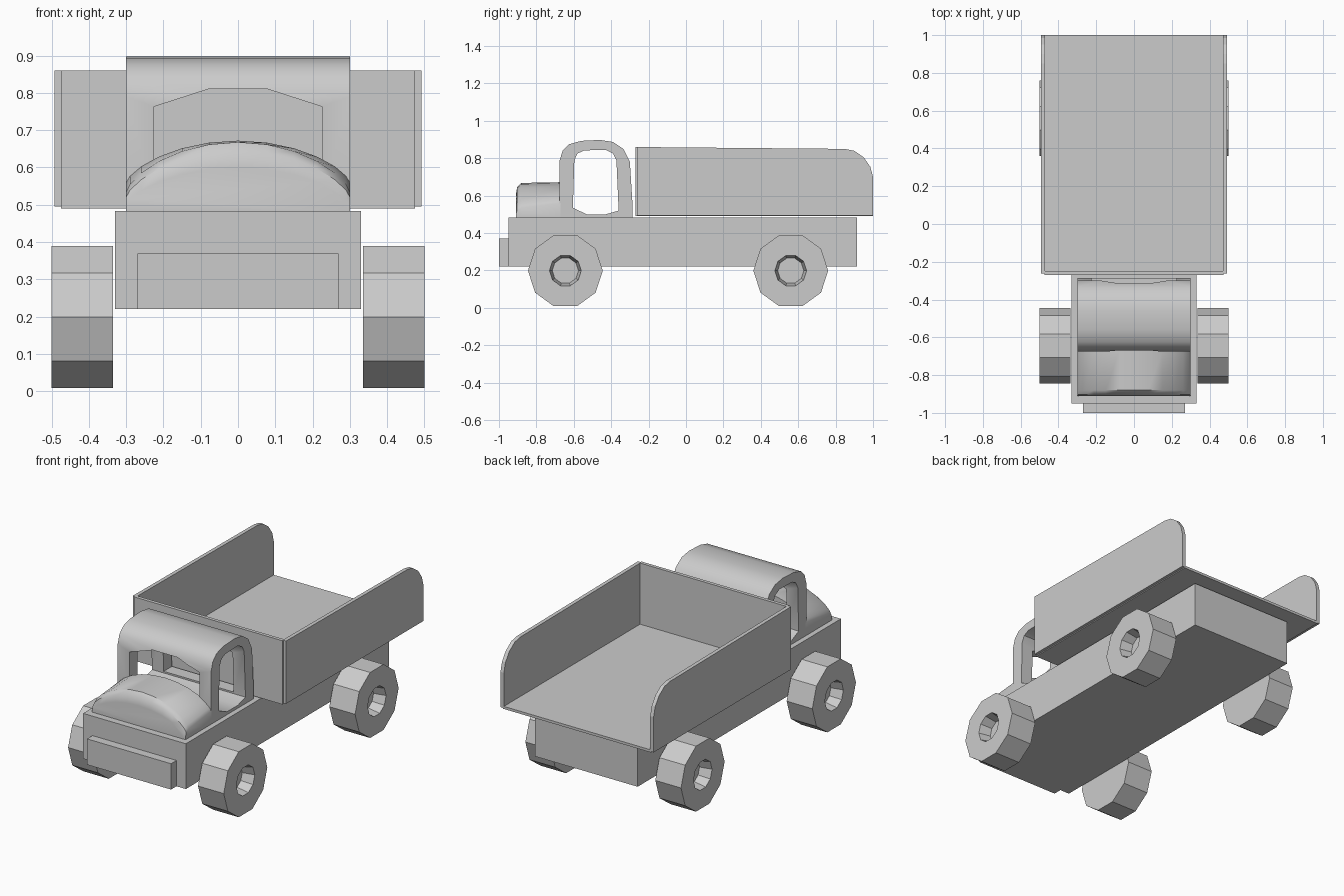
import bpy, bmesh, math
from mathutils import Vector

cube = bpy.data.objects.get("Cube")
if cube:
    bpy.data.objects.remove(cube, do_unlink=True)

grey = bpy.data.materials.new("plain grey")
grey.use_nodes = True
grey.diffuse_color = (0.6, 0.6, 0.6, 1)
grey.node_tree.nodes["Principled BSDF"].inputs["Base Color"].default_value = (0.6, 0.6, 0.6, 1)


def finish(name, bm, smooth=None):
    bmesh.ops.recalc_face_normals(bm, faces=bm.faces)
    mesh = bpy.data.meshes.new(name)
    bm.to_mesh(mesh)
    bm.free()
    mesh.materials.append(grey)
    ob = bpy.data.objects.new(name, mesh)
    bpy.context.collection.objects.link(ob)
    if smooth:
        shade(ob, smooth)
    return ob


def shade(ob, degrees):
    bpy.ops.object.select_all(action='DESELECT')
    ob.select_set(True)
    bpy.context.view_layer.objects.active = ob
    bpy.ops.object.shade_smooth_by_angle(angle=math.radians(degrees))


def loft(name, sections, smooth=None):
    """Skin matching closed cross-sections and cap both ends."""
    bm = bmesh.new()
    rings = [[bm.verts.new(p) for p in s] for s in sections]
    for a, b in zip(rings, rings[1:]):
        for i in range(len(a)):
            j = (i + 1) % len(a)
            bm.faces.new((a[i], a[j], b[j], b[i]))
    bm.faces.new(rings[0])
    bm.faces.new(rings[-1])
    return finish(name, bm, smooth)


def side_prism(name, outline, x0, x1):
    return loft(name, [[(x, y, z) for y, z in outline] for x in (x0, x1)])


def front_prism(name, outline, y0, y1):
    return loft(name, [[(x, y, z) for x, z in outline] for y in (y0, y1)])


def box(name, x0, x1, y0, y1, z0, z1):
    return side_prism(name, [(y0, z0), (y1, z0), (y1, z1), (y0, z1)], x0, x1)


def cut(ob, cutter):
    mod = ob.modifiers.new("opening", 'BOOLEAN')
    mod.operation, mod.solver, mod.object = 'DIFFERENCE', 'EXACT', cutter
    bpy.context.view_layer.objects.active = ob
    bpy.ops.object.modifier_apply(modifier=mod.name)
    bpy.data.objects.remove(cutter, do_unlink=True)


# Chassis and bumper
box("chassis", -0.33, 0.33, -0.95, 0.915, 0.22, 0.483)
box("bumper", -0.27, 0.27, -1.0, -0.95, 0.22, 0.37)

# Hood: arched sections, rounded over at the nose
sections = []
for y, side, crown in [(-0.91, 0.50, 0.60), (-0.903, 0.52, 0.645),
                       (-0.88, 0.535, 0.668), (-0.67, 0.56, 0.672)]:
    arch = [(0.3 * math.sin(t * math.pi / 12),
             y, side + (crown - side) * math.cos(t * math.pi / 12) ** 1.4 if abs(t) < 6 else side)
            for t in range(-6, 7)]
    sections.append([(-0.3, y, 0.48)] + arch + [(0.3, y, 0.48)])
loft("hood", sections, 40)

# Cab: rounded shell with side, front and rear openings
cab = side_prism("cab", [
    (-0.675, 0.48), (-0.675, 0.79), (-0.66, 0.84), (-0.625, 0.875), (-0.56, 0.893),
    (-0.46, 0.898), (-0.39, 0.887), (-0.335, 0.85), (-0.30, 0.78), (-0.285, 0.54),
    (-0.285, 0.48)], -0.3, 0.3)
cut(cab, side_prism("side_opening_cutter", [
    (-0.605, 0.535), (-0.597, 0.79), (-0.58, 0.825), (-0.545, 0.842), (-0.43, 0.845),
    (-0.39, 0.825), (-0.372, 0.79), (-0.36, 0.52), (-0.43, 0.5), (-0.53, 0.5)], -0.5, 0.5))
cut(cab, front_prism("windshield_cutter", [
    (-0.225, 0.53), (0.225, 0.53), (0.225, 0.763), (0.08, 0.81), (-0.08, 0.81),
    (-0.225, 0.763)], -0.8, -0.2))
shade(cab, 35)

# Open-backed cargo bed
box("bed_floor", -0.475, 0.475, -0.255, 1.0, 0.49, 0.505)
box("bed_front", -0.475, 0.475, -0.27, -0.25, 0.49, 0.86)
for name, s in (("bed_left_wall", 1), ("bed_right_wall", -1)):
    side_prism(name, [
        (-0.262, 0.495), (1.0, 0.495), (1.0, 0.70), (0.985, 0.755), (0.95, 0.805),
        (0.90, 0.84), (0.85, 0.85), (-0.262, 0.86)], s * 0.47, s * 0.492)

# Faceted wheels with recessed hubs
def ring(x, y, radius, sides=10):
    return [(x, y + radius * math.sin((i + 0.5) * math.tau / sides),
             0.199 + radius * math.cos((i + 0.5) * math.tau / sides)) for i in range(sides)]


for end, y in (("front", -0.645), ("rear", 0.56)):
    for side, s in (("left", 1), ("right", -1)):
        loft(f"{end}_{side}_wheel", [
            ring(s * 0.335, y, 0.2), ring(s * 0.5, y, 0.2),
            ring(s * 0.5, y, 0.085), ring(s * 0.43, y, 0.07)])
